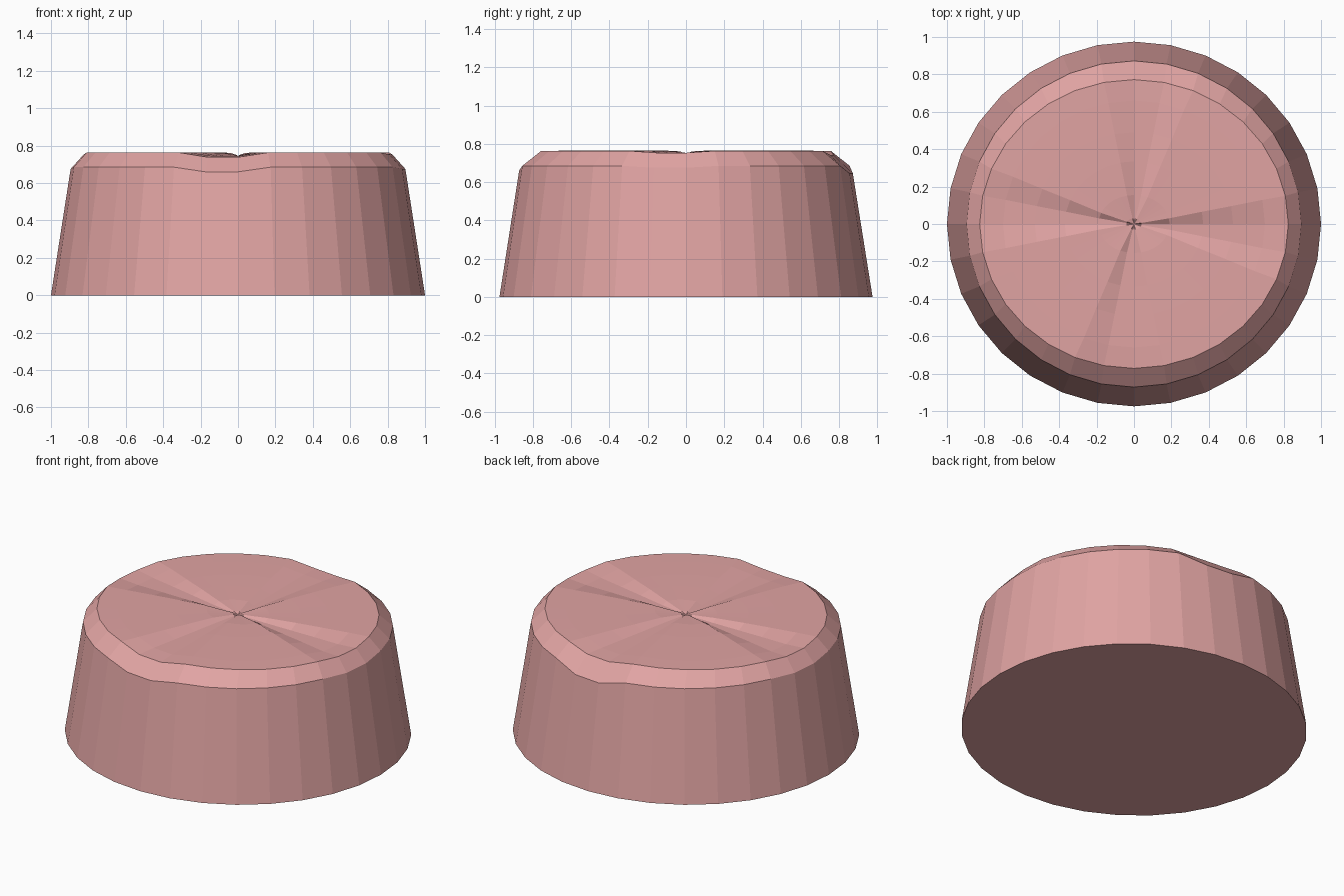
import bpy, bmesh, math

if "Cube" in bpy.data.objects:
    bpy.data.objects.remove(bpy.data.objects["Cube"])

SIDES = 32

# single flat colour
pink = bpy.data.materials.new("dusty pink")
pink.diffuse_color = (0.75, 0.37, 0.365, 1)
pink.use_nodes = True
pink.node_tree.nodes["Principled BSDF"].inputs["Base Color"].default_value = pink.diffuse_color

# rings from base to centre: x radius, y radius, height,
# groove depth at the right/left, back and front
rings = [
    (1.00, 0.975, 0.000, 0.000, 0.000, 0.000),
    (0.895, 0.872, 0.685, 0.010, 0.040, 0.025),
    (0.825, 0.772, 0.763, 0.010, 0.022, 0.025),
    (0.70, 0.66, 0.764, 0.020, 0.020, 0.020),
    (0.53, 0.49, 0.764, 0.020, 0.020, 0.020),
    (0.37, 0.335, 0.763, 0.020, 0.019, 0.019),
    (0.19, 0.155, 0.760, 0.018, 0.016, 0.016),
    (0.04, 0.03, 0.750, 0.007, 0.006, 0.006),
]


def groove_depth(i, ring):
    """Each groove floor spans two neighbouring spokes, four times round."""
    if i % 8 not in (0, 7):
        return 0
    quarter = ((i + 1) // 8) % 4
    return (ring[3], ring[4], ring[3], ring[5])[quarter]


bm = bmesh.new()
loops = []
for ring in rings:
    loop = []
    for i in range(SIDES):
        a = 2 * math.pi * i / SIDES
        loop.append(bm.verts.new((ring[0] * math.cos(a), ring[1] * math.sin(a),
                                  ring[2] - groove_depth(i, ring))))
    loops.append(loop)

# underside, walls and grooved top
bm.faces.new(reversed(loops[0]))
for low, high in zip(loops, loops[1:]):
    for i in range(SIDES):
        j = (i + 1) % SIDES
        bm.faces.new((low[i], low[j], high[j], high[i]))
centre = bm.verts.new((0, 0, 0.743))
for i in range(SIDES):
    bm.faces.new((loops[-1][i], loops[-1][(i + 1) % SIDES], centre))
bmesh.ops.recalc_face_normals(bm, faces=bm.faces)

mesh = bpy.data.meshes.new("grooved_round_body")
bm.to_mesh(mesh)
bm.free()
mesh.materials.append(pink)
body = bpy.data.objects.new("grooved_round_body", mesh)
bpy.context.collection.objects.link(body)
